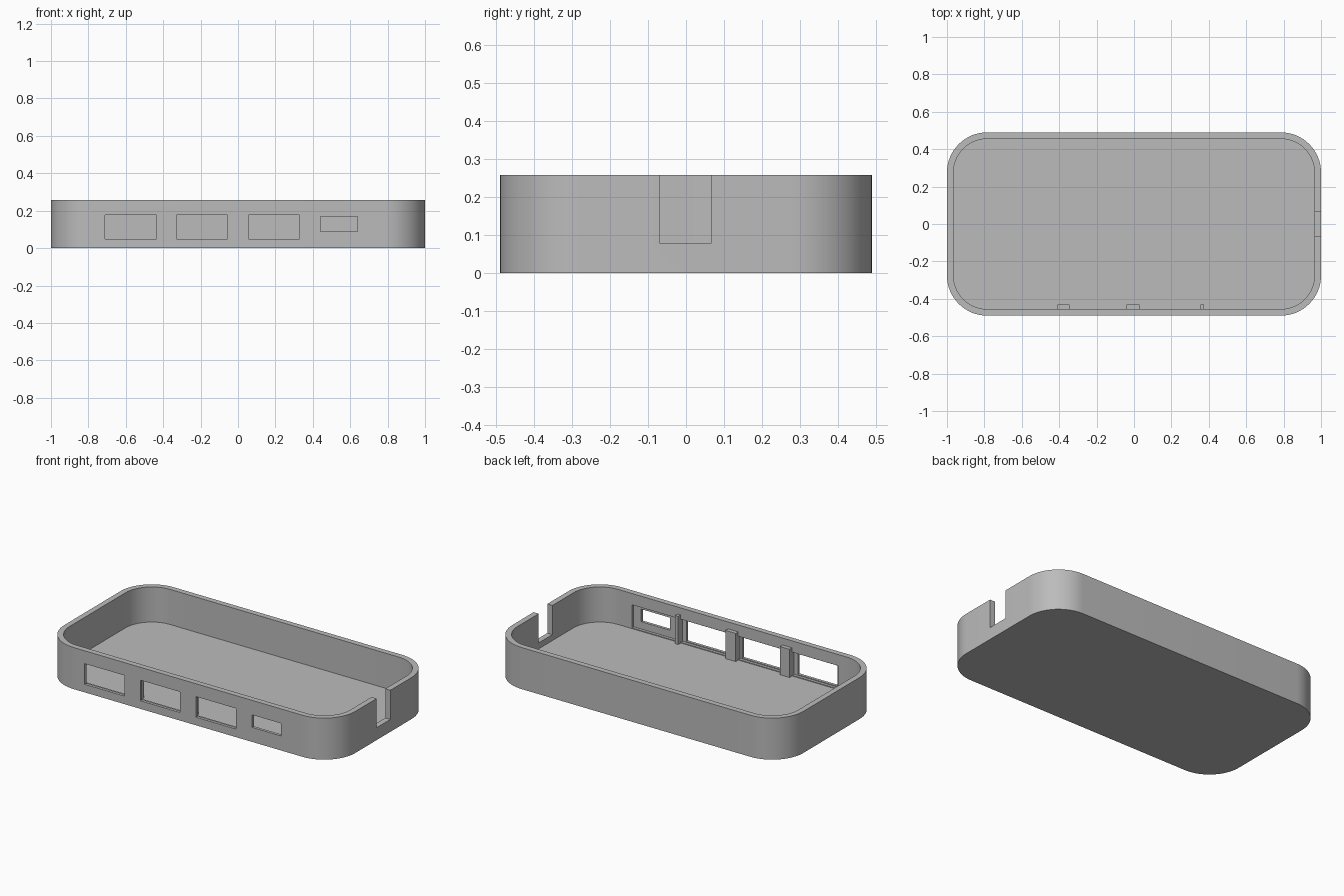
import bpy
import bmesh
from math import cos, sin, pi, radians

cube = bpy.data.objects.get("Cube")
if cube:
    bpy.data.objects.remove(cube, do_unlink=True)

HALF_X, HALF_Y, HEIGHT = 1.0, 0.49, 0.258
WALL, FLOOR, RADIUS = 0.035, 0.04, 0.215

grey = bpy.data.materials.new("Plain grey")
grey.use_nodes = True
colour = (0.5, 0.5, 0.5, 1)
grey.diffuse_color = colour
grey.node_tree.nodes["Principled BSDF"].inputs["Base Color"].default_value = colour


def finish(name, bm):
    bmesh.ops.recalc_face_normals(bm, faces=bm.faces)
    mesh = bpy.data.meshes.new(name)
    bm.to_mesh(mesh)
    bm.free()
    mesh.materials.append(grey)
    obj = bpy.data.objects.new(name, mesh)
    bpy.context.collection.objects.link(obj)
    return obj


def rounded_slab(name, hx, hy, r, z0, z1, steps=16):
    bm = bmesh.new()
    ring = []
    for q, (sx, sy) in enumerate([(1, 1), (-1, 1), (-1, -1), (1, -1)]):
        for i in range(steps + 1):
            a = (q + i / steps) * pi / 2
            ring.append(bm.verts.new((sx * (hx - r) + r * cos(a),
                                      sy * (hy - r) + r * sin(a), z0)))
    base = bm.faces.new(ring)
    top = bmesh.ops.extrude_face_region(bm, geom=[base])["geom"]
    moved = [v for v in top if isinstance(v, bmesh.types.BMVert)]
    bmesh.ops.translate(bm, verts=moved, vec=(0, 0, z1 - z0))
    return finish(name, bm)


def block(name, x, y, z):
    bm = bmesh.new()
    bmesh.ops.create_cube(bm, size=1)
    for v in bm.verts:
        v.co = [lo + (hi - lo) * (c + 0.5) for c, (lo, hi) in zip(v.co, (x, y, z))]
    return finish(name, bm)


def cut(target, cutter):
    mod = target.modifiers.new("Cut", 'BOOLEAN')
    mod.operation, mod.solver, mod.object = 'DIFFERENCE', 'EXACT', cutter
    bpy.context.view_layer.objects.active = target
    bpy.ops.object.modifier_apply(modifier=mod.name)
    bpy.data.objects.remove(cutter, do_unlink=True)


# Open tray with rounded corners
tray = rounded_slab("tray_shell", HALF_X, HALF_Y, RADIUS, 0, HEIGHT)
cut(tray, rounded_slab("cavity", HALF_X - WALL, HALF_Y - WALL, RADIUS - WALL, FLOOR, HEIGHT + 0.1))

# Port windows, each with a shallow pocket on the inside of the front wall
inner_y = WALL - HALF_Y
ports = [  # window x, window z, pocket x
    ((-0.71, -0.437), (0.05, 0.178), (-0.73, -0.41)),
    ((-0.328, -0.055), (0.05, 0.178), (-0.345, -0.04)),
    ((0.055, 0.328), (0.05, 0.178), (0.03, 0.355)),
    ((0.44, 0.638), (0.09, 0.168), (0.375, 0.69)),
]
for win_x, win_z, pocket_x in ports:
    cut(tray, block("window", win_x, (-HALF_Y - 0.1, inner_y + 0.01), win_z))
    cut(tray, block("pocket", pocket_x, (inner_y - 0.017, inner_y + 0.01), (0.045, 0.188)))

# Cable notch in the left wall
cut(tray, block("notch", (HALF_X - WALL - 0.02, HALF_X + 0.1), (-0.068, 0.066), (0.077, HEIGHT + 0.1)))

# Ribs standing between neighbouring pockets
ribs = [block(f"port_rib_{i + 1}", (a[2][1], b[2][0]), (inner_y - 0.002, -0.43), (FLOOR - 0.01, 0.215))
        for i, (a, b) in enumerate(zip(ports, ports[1:]))]

# Smooth corners, sharp edges
bpy.ops.object.select_all(action='DESELECT')
for obj in [tray] + ribs:
    obj.select_set(True)
bpy.context.view_layer.objects.active = tray
bpy.ops.object.shade_smooth_by_angle(angle=radians(30))
